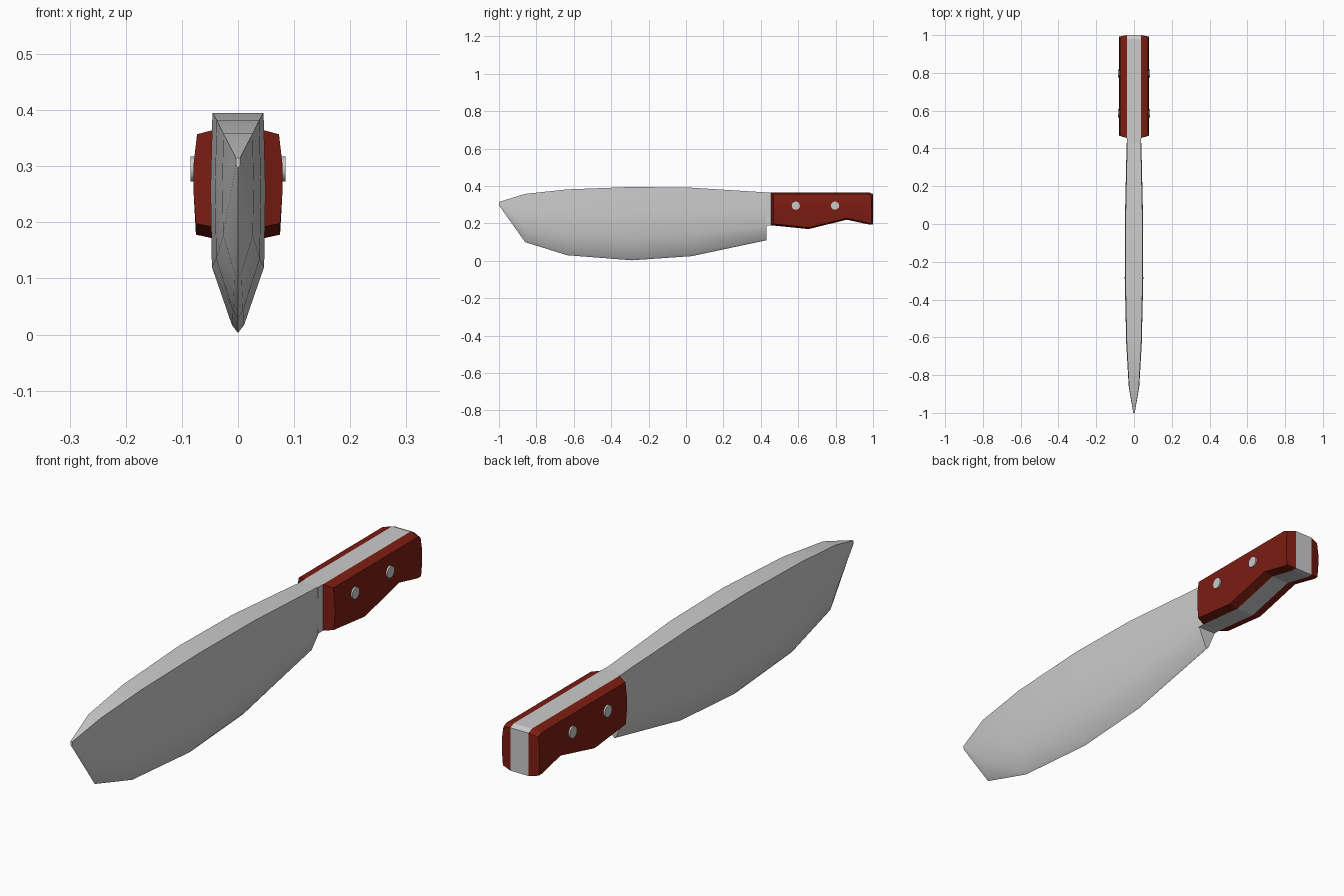
import bpy, bmesh, math
from mathutils import Matrix

if "Cube" in bpy.data.objects:
    bpy.data.objects.remove(bpy.data.objects["Cube"])


def finish(bm, name, mat=None, smooth=None):
    bmesh.ops.recalc_face_normals(bm, faces=bm.faces)
    me = bpy.data.meshes.new(name)
    bm.to_mesh(me)
    bm.free()
    ob = bpy.data.objects.new(name, me)
    bpy.context.collection.objects.link(ob)
    if mat:
        me.materials.append(mat)
    if smooth:
        bpy.context.view_layer.objects.active = ob
        ob.select_set(True)
        bpy.ops.object.shade_smooth_by_angle(angle=math.radians(smooth))
        ob.select_set(False)
    return ob


def loft(name, rings, mat=None, smooth=None):
    """Skin a row of closed sections and cap both ends."""
    bm = bmesh.new()
    rows = [[bm.verts.new(p) for p in ring] for ring in rings]
    n = len(rows[0])
    for a, b in zip(rows, rows[1:]):
        for i in range(n):
            j = (i + 1) % n
            bm.faces.new((a[i], a[j], b[j], b[i]))
    bm.faces.new(rows[0])
    bm.faces.new(rows[-1])
    return finish(bm, name, mat, smooth)


red = bpy.data.materials.new("red_handle")
red.diffuse_color = (0.2, 0.012, 0.006, 1)
red.use_nodes = True
red.node_tree.nodes["Principled BSDF"].inputs["Base Color"].default_value = red.diffuse_color

# Blade: stations of y, top z, bottom z, half width
stations = [(-1.0, 0.315, 0.297, 0.004), (-0.86, 0.358, 0.10, 0.028),
            (-0.635, 0.382, 0.03, 0.041), (-0.29, 0.395, 0.003, 0.049),
            (0.03, 0.391, 0.025, 0.048), (0.43, 0.366, 0.11, 0.039)]
# Half section from spine to cutting edge: height fraction, width fraction
section = [(1.0, 0.93), (0.65, 1.0), (0.3, 0.95), (0.035, 0.22)]
rings = []
for y, top, bot, w in stations:
    half = [(w * k, y, bot + (top - bot) * t) for t, k in section]
    rings.append(half + [(0, y, bot)] + [(-x, yy, z) for x, yy, z in reversed(half)])
loft("blade", rings, smooth=30)

# Handle outline: y, top z, bottom z
outline = [(0.455, 0.366, 0.19), (0.655, 0.366, 0.17), (0.86, 0.366, 0.22),
           (0.98, 0.366, 0.194), (1.0, 0.357, 0.194)]

# Tang sandwiched in the handle, reaching forward into the blade
T = 0.038
loft("tang", [[(T, y, t), (T, y, b), (-T, y, b), (-T, y, t)]
              for y, t, b in [(0.425, 0.366, 0.19)] + outline])

# Handle scales with chamfered rims and a slightly bulged outer face
for side, label in ((1, "right"), (-1, "left")):
    rings = []
    for i, (y, t, b) in enumerate(outline):
        yo = y + (0.013 if i == 0 else -0.008 if i >= 3 else 0)
        pts = [(T, y, t), (0.073, yo, t - 0.009), (0.079, yo, 0.305),
               (0.079, yo, 0.25), (0.075, yo, b + 0.008), (T, y, b)]
        rings.append([(side * px, py, pz) for px, py, pz in pts])
    loft("handle_scale_" + label, rings, red)

# Rivets running through the handle
for k, y in enumerate((0.587, 0.797)):
    bm = bmesh.new()
    bmesh.ops.create_cone(bm, cap_ends=True, segments=16, radius1=0.022,
                          radius2=0.022, depth=0.17,
                          matrix=Matrix.Translation((0, y, 0.295))
                          @ Matrix.Rotation(math.pi / 2, 4, 'Y'))
    finish(bm, "rivet_%d" % (k + 1), smooth=30)
